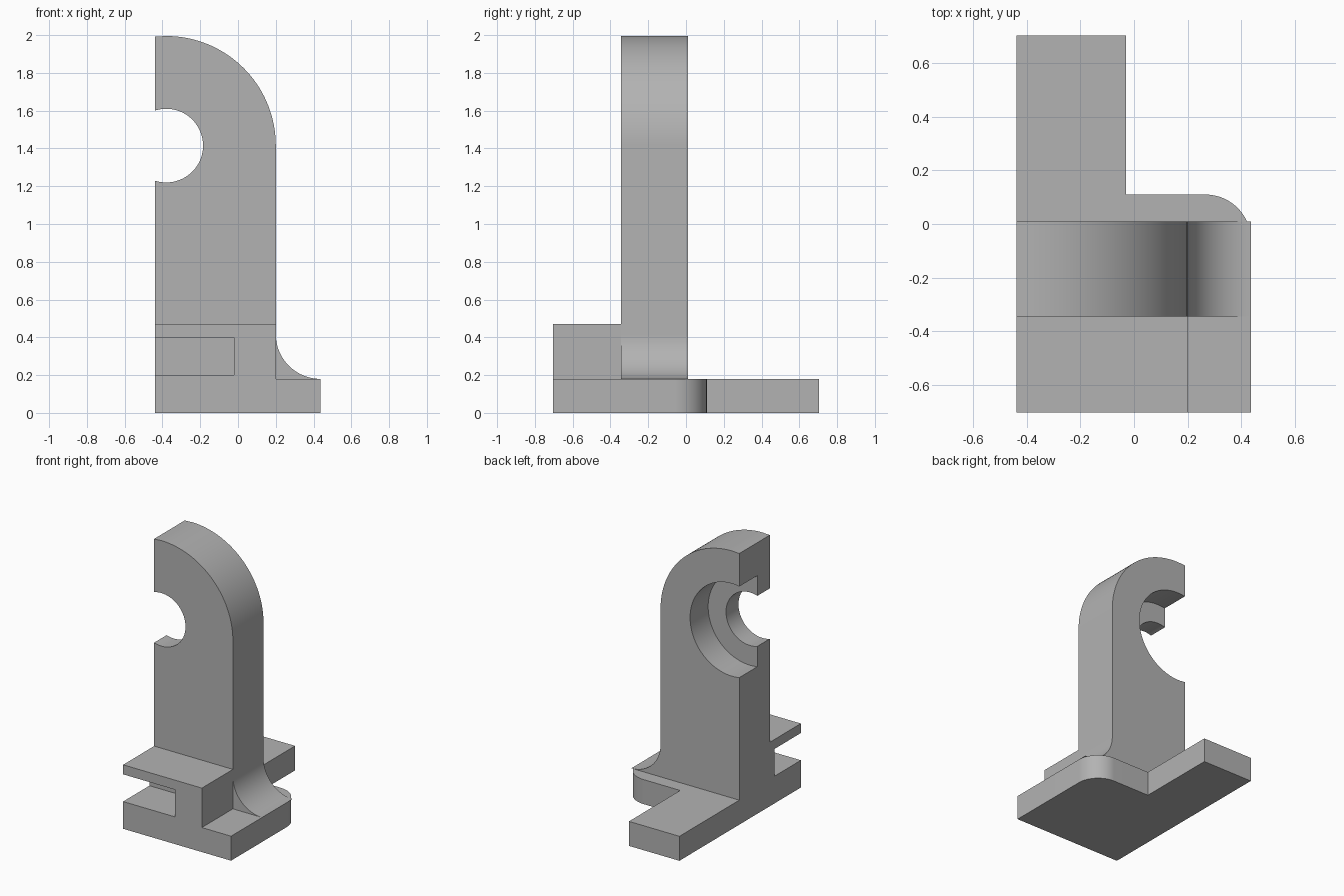
import bpy, bmesh
from math import cos, sin, pi, radians, sqrt
from mathutils import Vector

cube = bpy.data.objects.get("Cube")
if cube:
    bpy.data.objects.remove(cube, do_unlink=True)

grey = bpy.data.materials.new("plain grey")
grey.use_nodes = True
grey.diffuse_color = (0.45, 0.45, 0.45, 1)
grey.node_tree.nodes["Principled BSDF"].inputs["Base Color"].default_value = grey.diffuse_color

LEFT, RIGHT, WALL = -0.44, 0.437, 0.2       # cut plane, base side, wall side
FRONT, BACK = -0.705, 0.705
WALL_FRONT, WALL_BACK = -0.345, 0.01
BASE_TOP = 0.18
BORE_X, BORE_Z = -0.38, 1.415


def arc(cx, cy, r, start, end, steps=32):
    """Points along an arc, angles in degrees."""
    angles = [radians(start + (end - start) * i / steps) for i in range(steps + 1)]
    return [(cx + r * cos(a), cy + r * sin(a)) for a in angles]


def prism(name, outline, low, high, axis="Z"):
    """Extrude a flat outline: XY along z, or XZ along y."""
    def place(p, d):
        return Vector((p[0], p[1], d)) if axis == "Z" else Vector((p[0], d, p[1]))
    bm = bmesh.new()
    face = bm.faces.new([bm.verts.new(place(p, low)) for p in outline])
    moved = bmesh.ops.extrude_face_region(bm, geom=[face])["geom"]
    bmesh.ops.translate(bm, vec=place((0, 0), high - low),
                        verts=[v for v in moved if isinstance(v, bmesh.types.BMVert)])
    bmesh.ops.recalc_face_normals(bm, faces=bm.faces)
    mesh = bpy.data.meshes.new(name)
    bm.to_mesh(mesh)
    bm.free()
    mesh.materials.append(grey)
    obj = bpy.data.objects.new(name, mesh)
    bpy.context.collection.objects.link(obj)
    return obj


def activate(obj):
    bpy.ops.object.select_all(action="DESELECT")
    obj.select_set(True)
    bpy.context.view_layer.objects.active = obj


def cut(obj, cutter):
    """Subtract the cutter, then discard it."""
    cutter.hide_render = True
    mod = obj.modifiers.new("cut", "BOOLEAN")
    mod.operation, mod.solver, mod.object = "DIFFERENCE", "EXACT", cutter
    activate(obj)
    bpy.ops.object.modifier_apply(modifier=mod.name)
    bpy.data.objects.remove(cutter, do_unlink=True)


def rect(x0, x1, y0, y1):
    return [(x0, y0), (x1, y0), (x1, y1), (x0, y1)]


# Base plate with one rounded corner and a rear tongue
corner = 0.17
step_y, tongue_x = 0.11, -0.03
base = prism("base_plate",
             [(LEFT, FRONT), (RIGHT, FRONT)]
             + arc(RIGHT - corner, step_y - corner, corner, 0, 90)
             + [(tongue_x, step_y), (tongue_x, BACK), (LEFT, BACK)],
             0, BASE_TOP)

# Upright wall: arched top, concave foot fillet, cut flat on one side
arch = WALL - BORE_X
foot = RIGHT - WALL
cut_angle = 90 + math_angle if (math_angle := 0) else 90
top = arc(BORE_X, BORE_Z, arch, 0, 90, 48)
top.append((LEFT, BORE_Z + sqrt(arch ** 2 - (LEFT - BORE_X) ** 2)))
wall = prism("upright_wall",
             [(LEFT, BASE_TOP)]
             + arc(RIGHT, BASE_TOP + foot, foot, 270, 180)
             + top,
             WALL_FRONT, WALL_BACK, "Y")

# Through bore and wider counterbore from the back
for radius, low, high in ((0.195, -0.5, 0.2), (0.34, -0.2, 0.2)):
    circle = arc(BORE_X, BORE_Z, radius, 0, 360, 96)[:-1]
    cut(wall, prism("bore_cutter", circle, low, high, "Y"))

# Front block with a slot open to the front and the flat side
block = prism("front_block", rect(LEFT, WALL, FRONT, WALL_FRONT), BASE_TOP, 0.47)
cut(block, prism("slot_cutter", rect(LEFT - 0.1, -0.02, FRONT - 0.1, -0.4), 0.2, 0.4))

for part in (base, wall, block):
    activate(part)
    bpy.ops.object.shade_smooth_by_angle(angle=radians(30))
